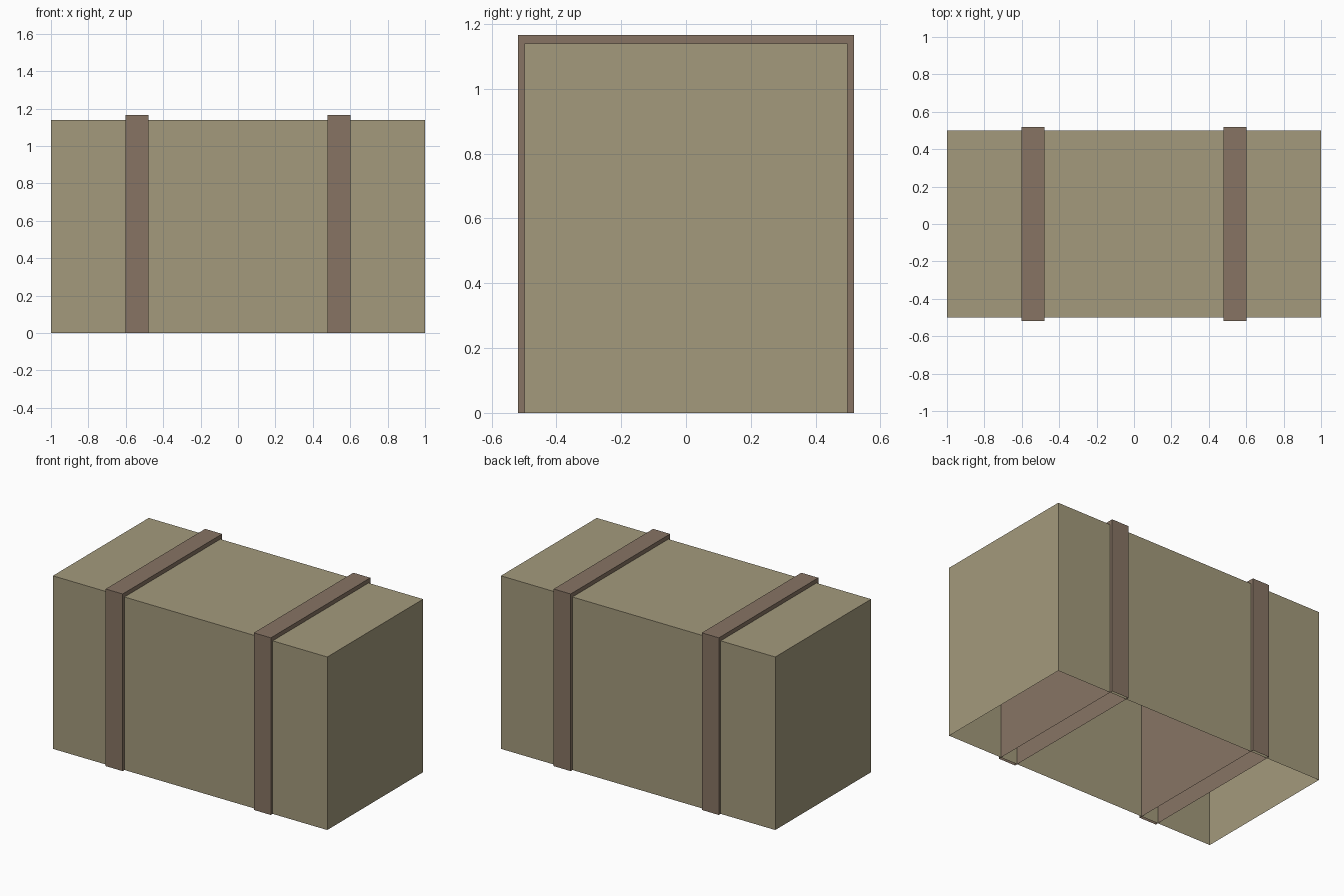
import bpy
import bmesh
from mathutils import Matrix, Vector

if "Cube" in bpy.data.objects:
    bpy.data.objects.remove(bpy.data.objects["Cube"], do_unlink=True)


def make_material(name, color):
    mat = bpy.data.materials.new(name)
    mat.use_nodes = True
    mat.diffuse_color = color
    mat.node_tree.nodes["Principled BSDF"].inputs["Base Color"].default_value = color
    return mat


def open_box(name, x, size, mat):
    """Thin-walled box standing on the ground, with no bottom face."""
    bm = bmesh.new()
    place = Matrix.Translation((x, 0, size[2] / 2)) @ Matrix.Diagonal(Vector((*size, 1)))
    bmesh.ops.create_cube(bm, size=1, matrix=place)
    bm.normal_update()
    bottom = [f for f in bm.faces if f.normal.z < -0.5]
    bmesh.ops.delete(bm, geom=bottom, context='FACES_ONLY')
    mesh = bpy.data.meshes.new(name)
    bm.to_mesh(mesh)
    bm.free()
    mesh.materials.append(mat)
    obj = bpy.data.objects.new(name, mesh)
    bpy.context.collection.objects.link(obj)
    return obj


olive = make_material("olive canvas", (0.371, 0.323, 0.202, 1))
brown = make_material("brown strap", (0.242, 0.175, 0.127, 1))

# Main body
open_box("bale_body", 0, (2.0, 0.998, 1.14), olive)

# Straps wrapped over the body
for side, x in (("left", 0.54), ("right", -0.54)):
    open_box(side + "_strap", x, (0.124, 1.036, 1.167), brown)
